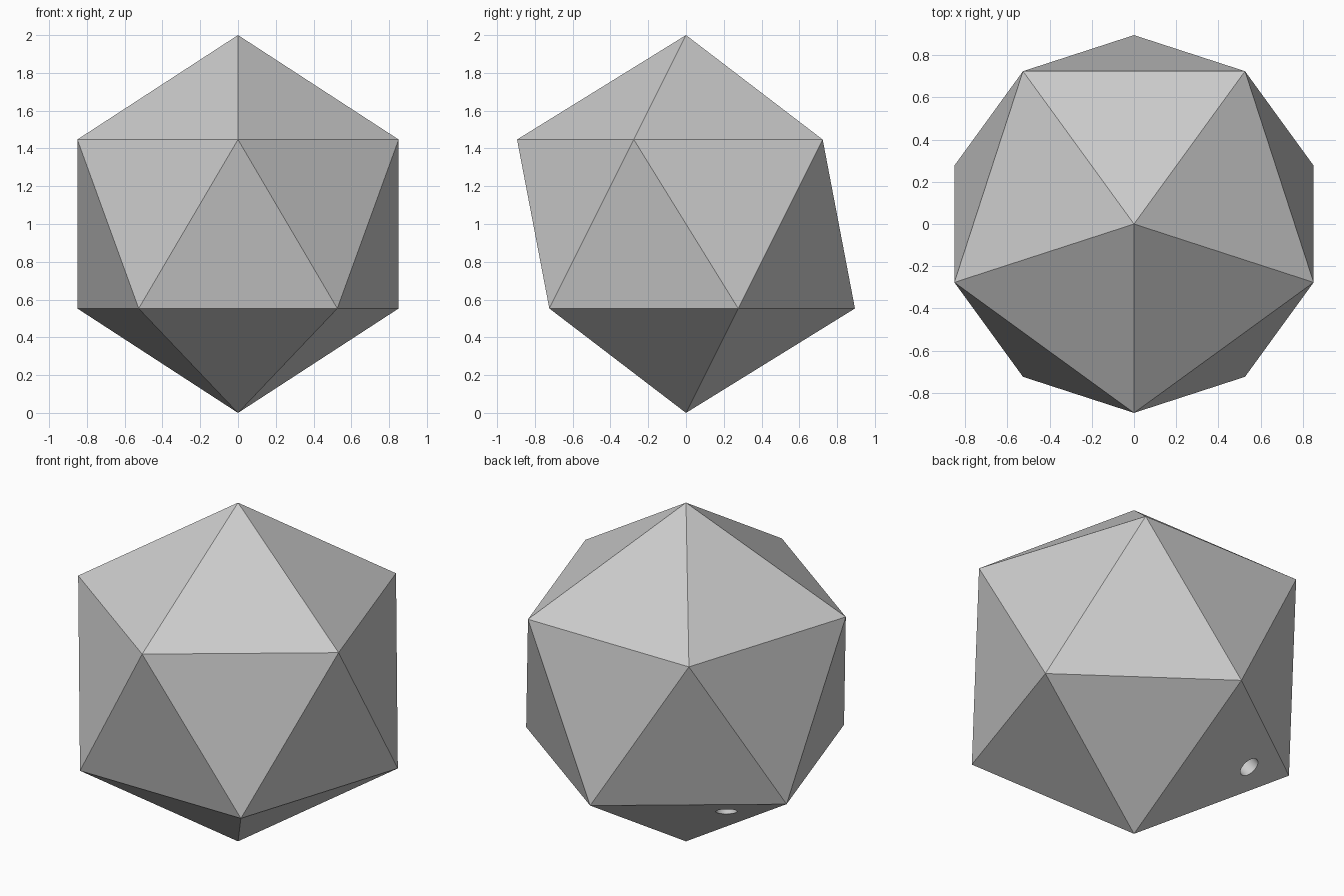
import bpy
import math
from mathutils import Vector

# Remove the default cube
cube = bpy.data.objects.get("Cube")
if cube:
    bpy.data.objects.remove(cube, do_unlink=True)

# Single plain grey
grey = bpy.data.materials.new("plain_grey")
grey.use_nodes = True
colour = (0.6, 0.6, 0.6, 1)
grey.diffuse_color = colour
grey.node_tree.nodes["Principled BSDF"].inputs["Base Color"].default_value = colour

# Twenty-sided body standing on one corner
bpy.ops.mesh.primitive_ico_sphere_add(subdivisions=1, radius=1, location=(0, 0, 1),
                                      rotation=(0, 0, -math.pi / 2))
body = bpy.context.object
body.name = "twenty_sided_body"
bpy.ops.object.transform_apply(location=True, rotation=True, scale=True)
body.data.materials.append(grey)


def lower_corner(degrees):
    """Corner of the lower ring at the given heading."""
    a = math.radians(degrees)
    r = 2 / math.sqrt(5)
    return Vector((r * math.cos(a), r * math.sin(a), 1 - r / 2))


# Small round hole bored square to one underside face, near its corner
back, side = lower_corner(90), lower_corner(162)
centre = 0.207 * back + 0.6 * side
normal = ((back + side) / 3 - Vector((0, 0, 1))).normalized()
bpy.ops.mesh.primitive_cylinder_add(vertices=32, radius=0.058, depth=0.6, location=centre,
                                    rotation=normal.to_track_quat('Z', 'Y').to_euler())
cutter = bpy.context.object
cutter.name = "hole_cutter"
cutter.hide_render = True
cutter.data.materials.append(grey)

bore = body.modifiers.new("round_hole", 'BOOLEAN')
bore.operation = 'DIFFERENCE'
bore.solver = 'EXACT'
bore.object = cutter

# Apply the cut and shade only the hole wall smooth
bpy.ops.object.select_all(action='DESELECT')
body.select_set(True)
bpy.context.view_layer.objects.active = body
bpy.ops.object.modifier_apply(modifier=bore.name)
bpy.data.objects.remove(cutter, do_unlink=True)
bpy.ops.object.shade_smooth_by_angle(angle=math.radians(30))
